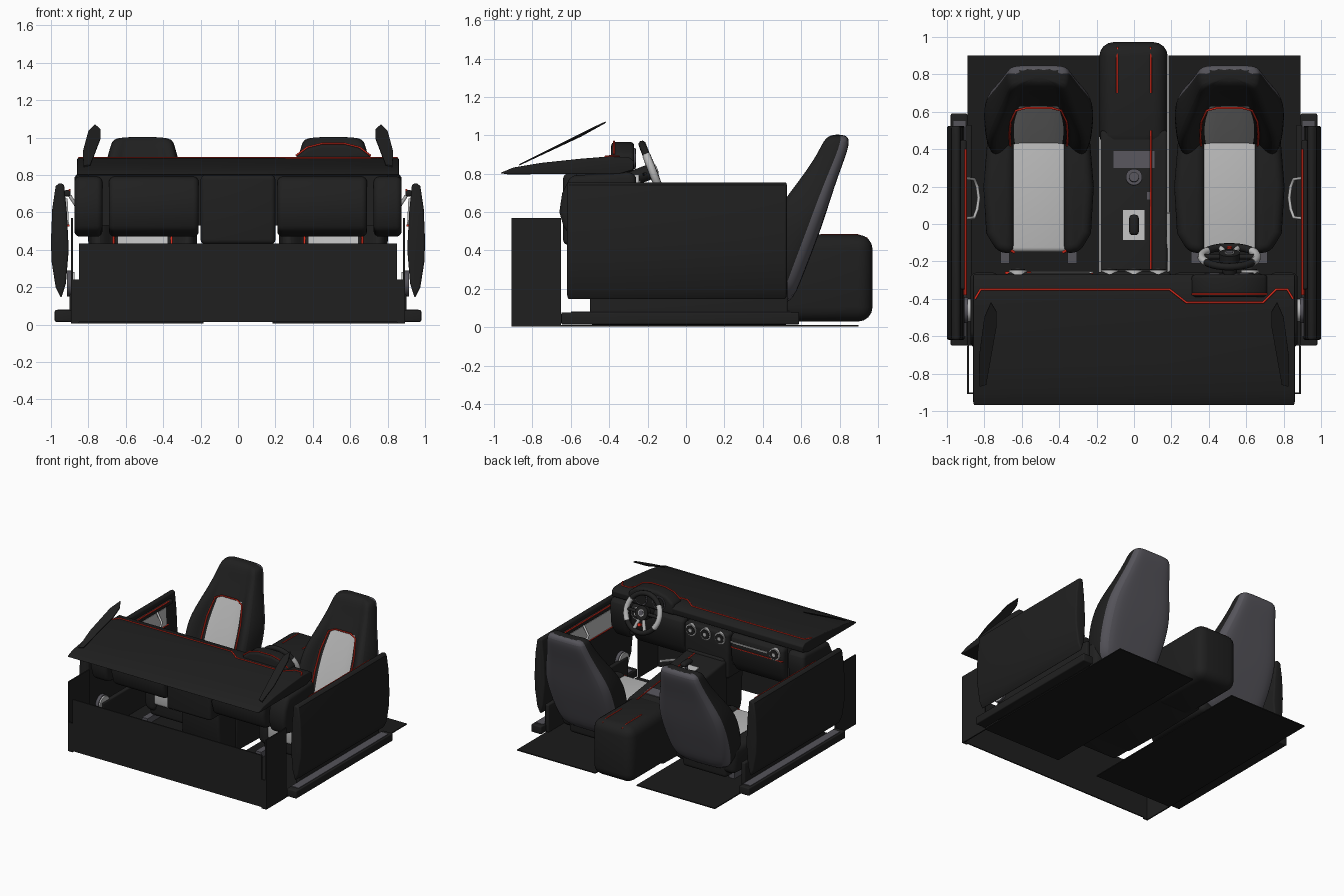
import bpy, bmesh, math
from mathutils import Vector

cube = bpy.data.objects.get("Cube")
if cube:
    bpy.data.objects.remove(cube, do_unlink=True)


def material(name, r, g, b):
    m = bpy.data.materials.new(name)
    m.use_nodes = True
    m.diffuse_color = (r, g, b, 1)
    bsdf = m.node_tree.nodes["Principled BSDF"]
    bsdf.inputs["Base Color"].default_value = (r, g, b, 1)
    bsdf.inputs["Roughness"].default_value = 0.7
    return m


BLACK = material("black leather", .014, .014, .014)
CARPET = material("dark carpet", .011, .011, .011)
GREY = material("slate grey", .09, .087, .102)
LIGHT = material("light grey fabric", .5, .5, .5)
RED = material("red stitching", .7, .025, .012)


def finish(name, bm, mats):
    bmesh.ops.recalc_face_normals(bm, faces=bm.faces)
    me = bpy.data.meshes.new(name)
    bm.to_mesh(me)
    bm.free()
    ob = bpy.data.objects.new(name, me)
    bpy.context.collection.objects.link(ob)
    for m in mats:
        me.materials.append(m)
    bpy.ops.object.select_all(action='DESELECT')
    ob.select_set(True)
    bpy.context.view_layer.objects.active = ob
    bpy.ops.object.shade_smooth_by_angle(angle=math.radians(35))
    return ob


def prism(name, pts, axis, a, b, mat, bevel=0):
    """Extrude a 2D outline along an axis from a to b."""
    put = {'x': lambda p, t: (t, p[0], p[1]),
           'y': lambda p, t: (p[0], t, p[1]),
           'z': lambda p, t: (p[0], p[1], t)}[axis]
    bm = bmesh.new()
    lo, hi = [[bm.verts.new(put(p, t)) for p in pts] for t in (a, b)]
    bm.faces.new(lo)
    bm.faces.new(hi)
    n = len(pts)
    for i in range(n):
        j = (i + 1) % n
        bm.faces.new((lo[i], lo[j], hi[j], hi[i]))
    bmesh.ops.recalc_face_normals(bm, faces=bm.faces)
    if bevel:
        sharp = [e for e in bm.edges if e.calc_face_angle(0) > .7]
        bmesh.ops.bevel(bm, geom=sharp, offset=bevel, segments=4, profile=.5,
                        affect='EDGES', clamp_overlap=True)
    return finish(name, bm, [mat])


def box(name, x0, x1, y0, y1, z0, z1, mat, bevel=0):
    return prism(name, [(x0, y0), (x1, y0), (x1, y1), (x0, y1)], 'z', z0, z1, mat, bevel)


def tube(name, pts, r, mat):
    cu = bpy.data.curves.new(name, 'CURVE')
    cu.dimensions = '3D'
    cu.bevel_depth = r
    cu.bevel_resolution = 2
    cu.use_fill_caps = True
    sp = cu.splines.new('POLY')
    sp.points.add(len(pts) - 1)
    for p, c in zip(sp.points, pts):
        p.co = (*c, 1)
    ob = bpy.data.objects.new(name, cu)
    bpy.context.collection.objects.link(ob)
    cu.materials.append(mat)


def disc(name, at, direction, r, depth, mat):
    bm = bmesh.new()
    bmesh.ops.create_cone(bm, cap_ends=True, segments=28, radius1=r, radius2=r, depth=depth)
    rot = Vector(direction).to_track_quat('Z', 'Y').to_matrix()
    bmesh.ops.rotate(bm, verts=bm.verts, matrix=rot)
    bmesh.ops.translate(bm, verts=bm.verts, vec=at)
    finish(name, bm, [mat])


# Seats: (height, front y, rear y, half width, bolster depth)
LEVELS = [(.1, .36, .545, .22, 0), (.27, .415, .61, .275, .05), (.46, .485, .685, .29, .08),
          (.61, .55, .735, .282, .08), (.76, .62, .782, .225, .03), (.90, .69, .835, .182, 0),
          (.975, .72, .855, .165, 0), (1.005, .76, .83, .14, 0)]
# Half cross-section: (fraction of width, fraction of depth, bolster share)
HALF = [(0, 1, 0), (.5, 1, 0), (.92, .97, 0), (1.02, .64, 0), (1.02, .35, .2), (.96, 0, .9),
        (.8, -.05, 1), (.62, .02, .4), (.54, .06, 0), (0, .06, 0)]


def seat(side, cx):
    section = HALF + [(-u, v, b) for u, v, b in HALF[-2:0:-1]]
    n = len(section)
    bm = bmesh.new()
    rings = [[bm.verts.new((cx + u * w, f + v * (r - f) - b * dep, z)) for u, v, b in section]
             for z, f, r, w, dep in LEVELS]
    bm.faces.new(rings[0])
    bm.faces.new(rings[-1])
    for k in range(len(rings) - 1):
        for i in range(n):
            j = (i + 1) % n
            face = bm.faces.new((rings[k][i], rings[k][j], rings[k + 1][j], rings[k + 1][i]))
            if i < 3 or i >= n - 3:
                face.material_index = 1
            elif i in (8, 9) and k in (1, 2, 3):
                face.material_index = 2
    back = finish(side + "_seat_back", bm, [BLACK, GREY, LIGHT])
    for p in back.data.polygons:
        p.use_smooth = True
    back.modifiers.new("rounding", 'SUBSURF').levels = 2
    back.modifiers[0].render_levels = 2
    # Low cushion with raised side bolsters
    for s in (-1, 1):
        outline = [(cx + s * x, y) for x, y in
                   ((.13, -.16), (.22, -.15), (.28, -.05), (.295, .2), (.27, .5), (.13, .5))]
        prism(side + "_seat_bolster", outline, 'z', .09, .31, BLACK, .045)
        box(side + "_seat_rail", cx + s * .18 - .025, cx + s * .18 + .025, -.21, .4, .012, .06, GREY)
    box(side + "_seat_base", cx - .2, cx + .2, -.13, .5, .05, .25, BLACK, .03)
    box(side + "_seat_cushion", cx - .15, cx + .155, -.15, .46, .15, .287, LIGHT, .025)
    tube(side + "_cushion_stitch", [(cx + .155, -.13, .287), (cx + .155, .42, .29)], .007, RED)
    for s in (-1, 1):
        tube(side + "_corner_stitch", [(cx + s * .15, -.14, .28), (cx + s * .13, -.152, .27)], .008, RED)
    half = [(.152, .42, .3), (.155, .48, .46), (.15, .545, .61), (.12, .607, .745), (.07, .62, .768)]
    tube(side + "_back_stitch", [(cx - x, y, z) for x, y, z in half]
         + [(cx + x, y, z) for x, y, z in reversed(half)], .006, RED)


seat("left", .51)
seat("right", -.51)

# Floor, firewall, sills and doors
box("firewall", -.85, .85, -.91, -.9, .015, .435, BLACK)
DOOR = [(.945, .14), (.975, .2), (.997, .34), (1, .45), (.993, .62), (.975, .74),
        (.955, .758), (.93, .75), (.915, .6), (.905, .4), (.92, .22)]
for side, s in (("left", 1), ("right", -1)):
    box(side + "_floor", s * .185, s * .89, -.65, .9, .005, .013, CARPET)
    box(side + "_kick_panel", s * .882, s * .892, -.91, -.65, .005, .57, BLACK)
    box(side + "_firewall_flange", s * .85, s * .885, -.91, -.9, .005, .24, BLACK)
    box(side + "_sill", s * .89, s * .98, -.65, .59, .015, .078, BLACK, .008)
    box(side + "_sill_trim", s * .9, s * .965, -.6, .55, .076, .082, GREY)
    box(side + "_inner_sill", s * .865, s * .9, -.5, .53, .013, .24, BLACK, .01)
    prism(side + "_door", [(s * x, z) for x, z in DOOR], 'y', -.62, .525, BLACK, .012)
    box(side + "_door_armrest", s * .895, s * .93, -.35, .45, .685, .72, BLACK, .012)
    prism(side + "_door_insert", [(s * .904, .53), (s * .911, .675), (s * .925, .675), (s * .925, .53)],
          'y', -.35, .38, LIGHT)
    for x, z in ((.906, .53), (.9, .72)):
        tube(side + "_door_stitch", [(s * x, -.38, z), (s * x, .4, z)], .006, RED)
    arc = ((.9, .245, .69), (.855, .24, .62), (.838, .2, .6), (.83, .14, .6),
           (.838, .08, .6), (.855, .035, .62), (.9, .03, .69))
    tube(side + "_door_handle", [(s * x, y, z) for x, y, z in arc], .009, LIGHT)
    # Speaker low on the inside of the door
    disc(side + "_speaker", (s * .895, -.46, .22), (1, 0, 0), .062, .04, LIGHT)
    disc(side + "_speaker_ring", (s * .9, -.46, .22), (1, 0, 0), .069, .026, GREY)
    # Slim pointed pillar blades
    blade = [(.825, -.87, .85), (.79, -.86, .855), (.735, -.55, 1.0), (.735, -.47, 1.045),
             (.765, -.42, 1.072), (.8, -.5, 1.035), (.83, -.72, .925)]
    bm = bmesh.new()
    bm.faces.new([bm.verts.new((s * x, y, z)) for x, y, z in blade])
    ext = bmesh.ops.extrude_face_region(bm, geom=bm.faces[:])
    bmesh.ops.translate(bm, vec=(0, .003, -.007),
                        verts=[v for v in ext["geom"] if isinstance(v, bmesh.types.BMVert)])
    finish(side + "_pillar_blade", bm, [BLACK])

# Dashboard top
TOP = [(-.97, .803), (-.9, .832), (-.75, .857), (-.55, .878), (-.4, .89), (-.3, .887),
       (-.27, .865), (-.275, .82), (-.35, .798), (-.93, .797)]
prism("dash_top", TOP, 'x', -.86, .86, BLACK, .006)

# Dashboard body blocks
BODY = [(-.6, .79), (-.645, .7), (-.66, .6), (-.63, .5), (-.5, .47), (-.33, .49),
        (-.27, .58), (-.26, .7), (-.26, .78), (-.28, .81)]
for x0, x1 in ((-.69, -.21), (.21, .69), (-.875, -.725), (.725, .875)):
    prism("dash_body", BODY, 'x', x0, x1, BLACK, .03)
box("dash_core", -.8, .8, -.57, -.32, .53, .8, BLACK)
box("center_dash", -.2, .2, -.64, -.255, .43, .8, BLACK, .025)
prism("center_stack", [(-.48, .15), (-.5, .45), (-.25, .6), (-.2, .42), (-.2, .04), (-.42, .04)],
      'x', -.17, .17, BLACK, .02)

# Round air vents
for x in (-.13, 0, .13, -.62, .62):
    disc("vent_ring", (x, -.26, .75), (0, 1, 0), .047, .03, LIGHT)
    disc("vent_grille", (x, -.256, .75), (0, 1, 0), .038, .03, BLACK)
    disc("vent_hub", (x, -.252, .75), (0, 1, 0), .014, .03, LIGHT)
box("dash_trim", -.55, -.22, -.262, -.253, .74, .749, LIGHT)
box("dash_trim_stitch", -.69, -.22, -.266, -.255, .70, .706, RED)

# Instrument hood with gauges
hood = [(.30, .81), (.31, .9), (.37, .945), (.45, .965), (.57, .965), (.65, .945), (.71, .9), (.72, .81)]
prism("instrument_hood", hood, 'y', -.39, -.27, BLACK, .02)
for x in (.43, .59):
    disc("gauge_ring", (x, -.27, .88), (0, 1, 0), .055, .012, GREY)
    disc("gauge_face", (x, -.266, .88), (0, 1, 0), .048, .012, BLACK)
tube("hood_stitch", [(x, -.375, z + .003) for x, z in hood[1:-1]], .005, RED)
tube("dash_stitch", [(-.85, -.4, .891), (-.82, -.35, .889), (.19, -.35, .889), (.28, -.42, .889),
                     (.69, -.42, .889), (.76, -.35, .889), (.82, -.35, .889), (.85, -.4, .891)], .006, RED)

# Steering wheel, built in its tilted plane
CENTER = Vector((.51, -.175, .815))
UP = Vector((0, -.36, .93)).normalized()
RIGHT = Vector((1, 0, 0))
AXIS = Vector((0, .93, .36)).normalized()


def on_wheel(deg, r, lift=0):
    a = math.radians(deg)
    return CENTER + RIGHT * (r * math.cos(a)) + UP * (r * math.sin(a)) + AXIS * lift


for name, a0, a1, mat, r in (("wheel_rim_top", 35, 145, BLACK, .02), ("wheel_grip_right", 145, 215, LIGHT, .022),
                             ("wheel_rim_bottom", 215, 325, BLACK, .02), ("wheel_grip_left", 325, 395, LIGHT, .022)):
    tube(name, [on_wheel(a0 + (a1 - a0) * i / 16, .148) for i in range(17)], r, mat)
for deg in (0, 180, 250, 290):
    tube("wheel_spoke", [on_wheel(deg, .03), on_wheel(deg, .14)], .014, BLACK if deg < 200 else LIGHT)
disc("wheel_hub", CENTER, AXIS, .055, .045, BLACK)
disc("wheel_hub_ring", CENTER + AXIS * .022, AXIS, .026, .008, LIGHT)
disc("wheel_hub_cap", CENTER + AXIS * .024, AXIS, .02, .008, GREY)
disc("wheel_button", on_wheel(270, .09, .012), AXIS, .014, .02, RED)
tube("steering_column", [CENTER, CENTER - AXIS * .22], .04, BLACK)
for s in (-1, 1):
    tube("column_stalk", [CENTER - AXIS * .05, CENTER - AXIS * .04 + RIGHT * s * .12], .008, BLACK)


# Center console rising toward the dash, with armrest, shifter, knob and brake lever
def deck(y):
    return .541 - .14 * y


def plate(name, x0, x1, y0, y1, mat):
    prism(name, [(y0, deck(y0) - .01), (y1, deck(y1) - .01), (y1, deck(y1) + .006), (y0, deck(y0) + .006)],
          'x', x0, x1, mat)


prism("console", [(-.28, .04), (-.28, deck(-.28)), (.5, deck(.5)), (.55, .04), (.1, .03)],
      'x', -.18, .18, BLACK, .02)
box("rear_armrest", -.185, .18, .4, .972, .03, .482, BLACK, .075)
plate("console_tray", -.11, .11, .3, .39, GREY)
plate("shift_plate", -.06, .055, -.085, .075, LIGHT)
plate("dial_switch", .07, .088, .13, .17, GREY)
plate("console_front_trim", -.13, .13, -.268, -.25, LIGHT)
tube("shift_lever", [(0, -.01, deck(0)), (0, 0, deck(0) + .07)], .012, GREY)
box("shift_knob", -.026, .026, -.06, .05, deck(0) + .05, deck(0) + .09, BLACK, .02)
disc("dial_ring", (0, .25, deck(.25)), (0, .14, 1), .044, .02, GREY)
disc("dial_knob", (0, .25, deck(.25) + .015), (0, .14, 1), .026, .03, GREY)
tube("brake_lever", [(.185, -.25, .5), (.185, .06, .6)], .011, LIGHT)
for s in (-1, 1):
    tube("armrest_stitch", [(s * .09, .7, .482), (s * .09, .89, .482), (s * .088, .945, .462)], .005, RED)
tube("console_stitch", [(.09, -.24, deck(-.24)), (.09, .5, deck(.5) + .012)], .005, RED)
